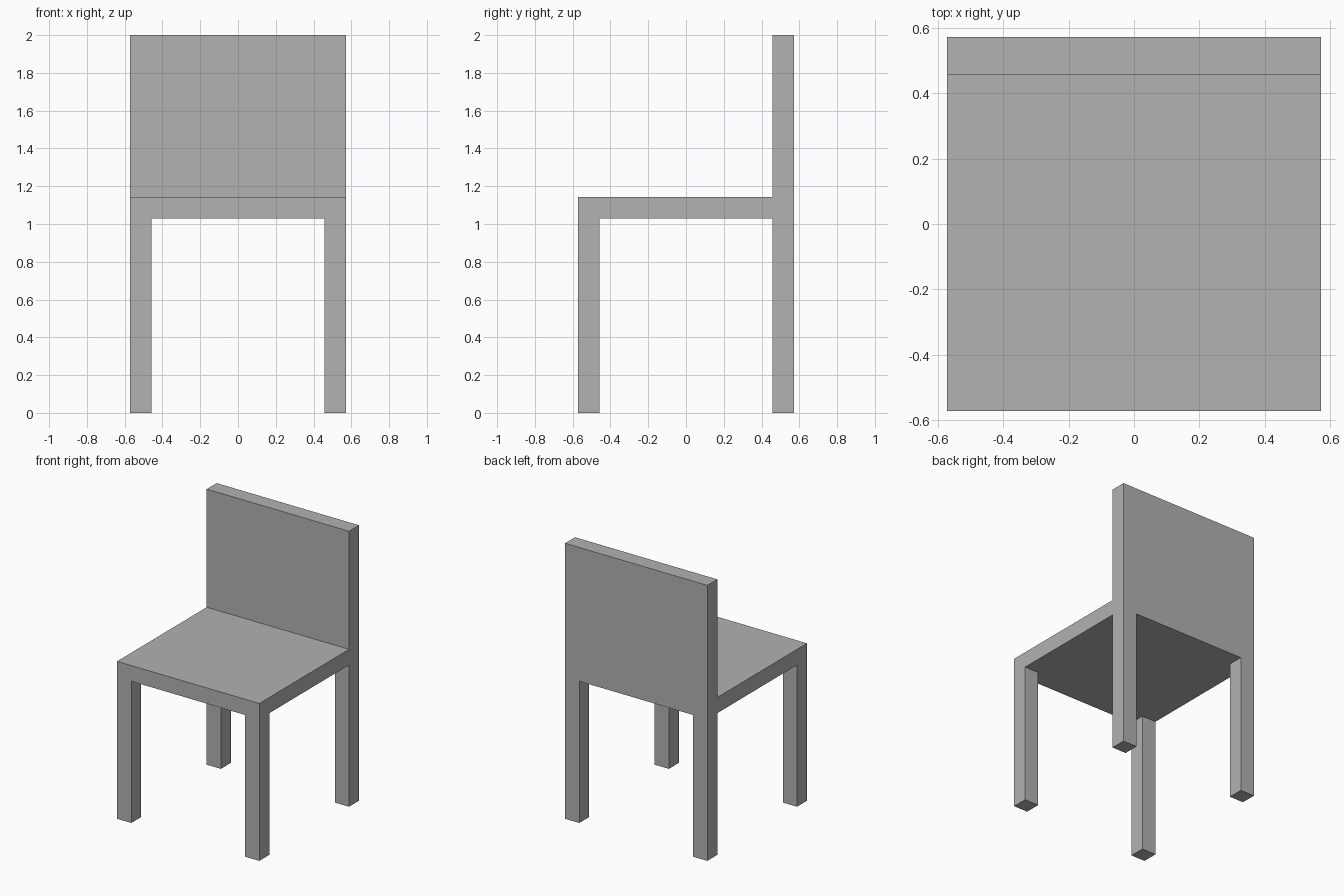
import bpy

cube = bpy.data.objects.get("Cube")
if cube:
    bpy.data.objects.remove(cube, do_unlink=True)

HALF = 4 / 7           # half the seat width and depth
THICK = 0.8 / 7        # thickness of every board and leg
SEAT_TOP = 8 / 7
SEAT_BOTTOM = SEAT_TOP - THICK
INNER = HALF - THICK
TOP = 2.0

grey = bpy.data.materials.new("plain_grey")
grey.use_nodes = True
colour = (0.445, 0.445, 0.445, 1.0)
grey.diffuse_color = colour
grey.node_tree.nodes["Principled BSDF"].inputs["Base Color"].default_value = colour


def box(name, low, high):
    """Add a flat-shaded box spanning two opposite corners."""
    centre = [(a + b) / 2 for a, b in zip(low, high)]
    bpy.ops.mesh.primitive_cube_add(size=1, location=centre)
    part = bpy.context.object
    part.name = part.data.name = name
    part.scale = [b - a for a, b in zip(low, high)]
    bpy.ops.object.transform_apply(location=False, rotation=False, scale=True)
    part.data.materials.append(grey)
    return part


# Seat board
box("seat", (-HALF, -HALF, SEAT_BOTTOM), (HALF, HALF, SEAT_TOP))

# Upright backrest along the rear edge
box("backrest", (-HALF, INNER, SEAT_TOP), (HALF, HALF, TOP))

# Four square legs flush with the seat corners
mid = HALF - THICK / 2
for end, sy in (("front", -1), ("back", 1)):
    for side, sx in (("right", -1), ("left", 1)):
        x, y, r = sx * mid, sy * mid, THICK / 2
        box(f"{end}_{side}_leg", (x - r, y - r, 0), (x + r, y + r, SEAT_BOTTOM))
